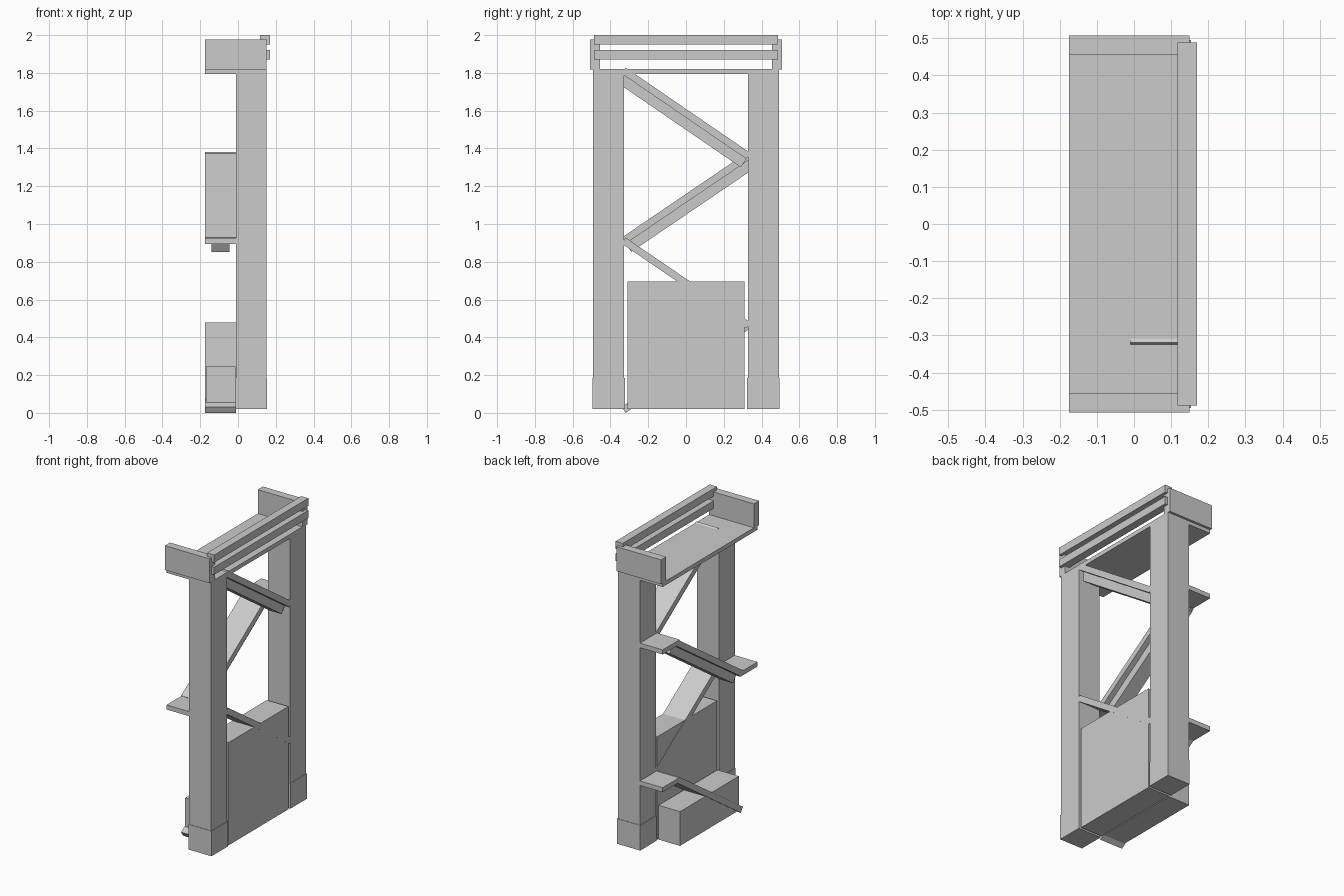
import bpy
from math import atan2, hypot
from mathutils import Matrix, Vector

cube = bpy.data.objects.get("Cube")
if cube:
    bpy.data.objects.remove(cube, do_unlink=True)

grey = bpy.data.materials.new("plain_grey")
grey.use_nodes = True
COLOUR = (0.6, 0.6, 0.6, 1)
grey.diffuse_color = COLOUR
grey.node_tree.nodes["Principled BSDF"].inputs["Base Color"].default_value = COLOUR


def box(name, xs, ys, zs, matrix=Matrix()):
    """Box from its x, y and z ranges, optionally placed by a matrix."""
    verts = [matrix @ Vector((x, y, z)) for x in xs for y in ys for z in zs]
    faces = [(0, 1, 3, 2), (4, 6, 7, 5), (0, 4, 5, 1),
             (2, 3, 7, 6), (0, 2, 6, 4), (1, 5, 7, 3)]
    mesh = bpy.data.meshes.new(name)
    mesh.from_pydata(verts, [], faces)
    mesh.materials.append(grey)
    obj = bpy.data.objects.new(name, mesh)
    bpy.context.collection.objects.link(obj)
    return obj


INNER = (-0.01, 0.15)     # lane between the posts
OUTER = (-0.175, -0.01)   # lane behind the posts
FLOOR = 0.02

# Posts with slightly wider feet, and the end boards above them
for side, sign in (("front", -1), ("back", 1)):
    def span(a, b):
        return sorted((sign * a, sign * b))
    box(side + "_post", INNER, span(0.327, 0.492), (FLOOR, 1.82))
    box(side + "_foot", (-0.014, 0.154), span(0.324, 0.495), (FLOOR, 0.185))
    box(side + "_end_board", (-0.175, 0.15), span(0.455, 0.508), (1.817, 1.977))

# Top platform and the two rails
box("top_platform", (-0.175, 0.15), (-0.492, 0.492), (1.793, 1.82))
for name, z in (("lower_rail", 1.87), ("upper_rail", 1.95)):
    box(name, (0.117, 0.169), (-0.488, 0.488), (z, z + 0.05))

# Landings between the flights
for name, ys, top in (("upper_landing", (0.315, 0.492), 1.38),
                      ("middle_landing", (-0.492, -0.315), 0.925),
                      ("lower_landing", (0.315, 0.492), 0.475)):
    box(name, OUTER, ys, (top - 0.03, top))


# Sloping flights, the upper two with a stringer underneath
def flight(name, lane, z_front, z_back, stringer):
    start, end = Vector((0, -0.33, z_front)), Vector((0, 0.33, z_back))
    run = end - start
    half = hypot(run.y, run.z) / 2
    place = Matrix.Translation((start + end) / 2) @ Matrix.Rotation(atan2(run.z, run.y), 4, 'X')
    box(name, lane, (-half, half), (-0.019, 0.019), place)
    if stringer:
        box(name + "_stringer", (lane[0] + 0.035, lane[1] - 0.035),
            (-half, half), (-0.072, -0.019), place)


flight("top_flight", INNER, 1.812, 1.36, True)
flight("second_flight", OUTER, 0.912, 1.36, True)
flight("third_flight", INNER, 0.912, 0.463, False)
flight("bottom_flight", OUTER, 0.016, 0.463, False)

# Enclosed base between the posts and the low box behind it
box("base_panel", (-0.008, 0.149), (-0.31, 0.31), (FLOOR, 0.695))
box("low_box", (-0.17, -0.014), (-0.305, 0.305), (FLOOR, 0.245))
